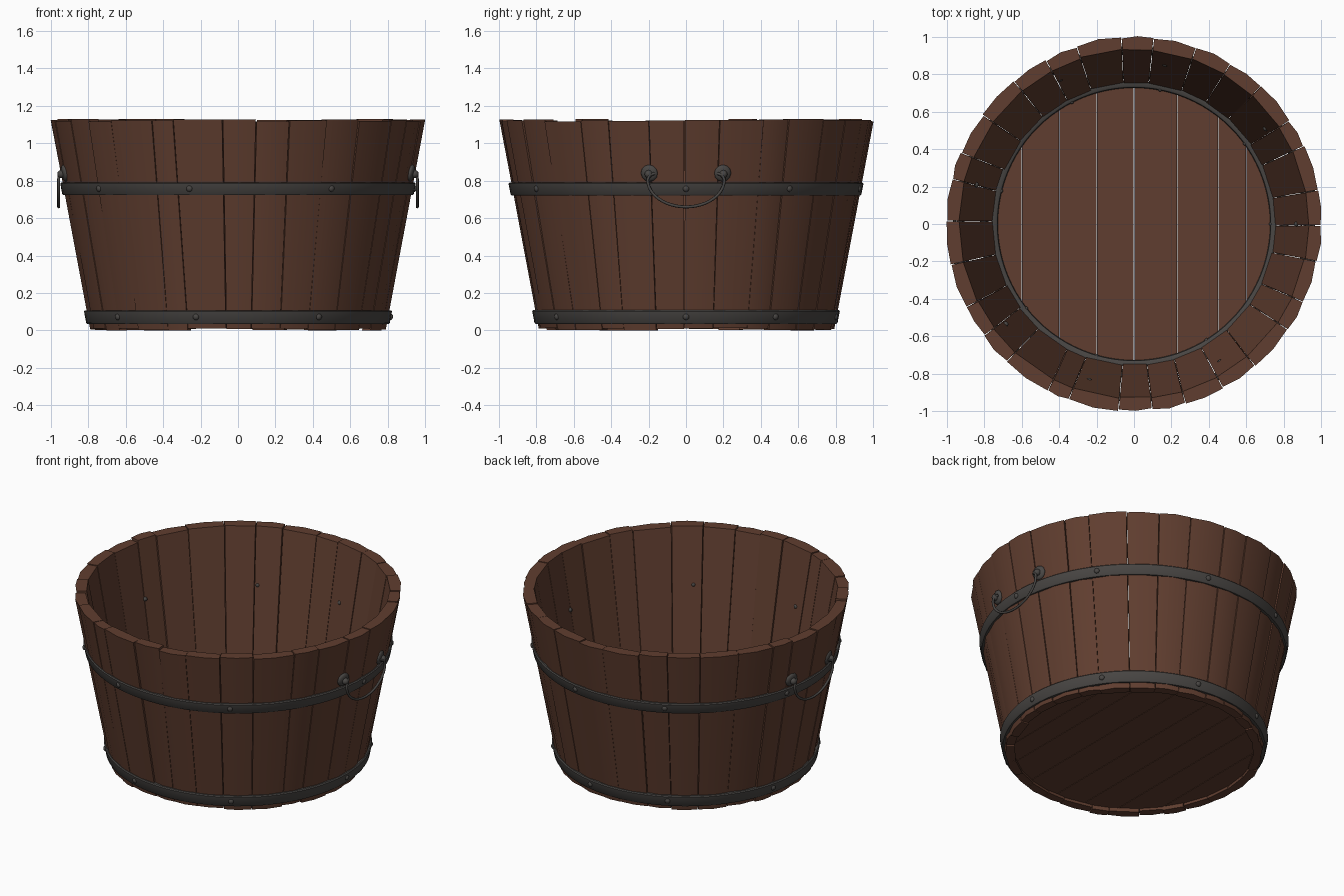
import bpy, bmesh, math, random
from mathutils import Vector, Matrix

random.seed(7)
if "Cube" in bpy.data.objects:
    bpy.data.objects.remove(bpy.data.objects["Cube"])

HEIGHT = 1.13
R_BOTTOM, R_TOP = 0.79, 1.0
SLOPE = math.atan2(R_TOP - R_BOTTOM, HEIGHT)
RIVET_ANGLES = [0, 36, 79, 117, 166, 218, 254, 302]


def material(name, color):
    m = bpy.data.materials.new(name)
    m.use_nodes = True
    m.diffuse_color = (*color, 1)
    bsdf = m.node_tree.nodes["Principled BSDF"]
    bsdf.inputs["Base Color"].default_value = (*color, 1)
    bsdf.inputs["Roughness"].default_value = 0.8
    return m


wood = material("brown wood", (0.118, 0.048, 0.029))
iron = material("dark iron", (0.066, 0.061, 0.057))


def outer_radius(z):
    return R_BOTTOM + (R_TOP - R_BOTTOM) * z / HEIGHT


def polar(r, angle, z):
    return Vector((r * math.cos(angle), r * math.sin(angle), z))


def finish(bm, name, mat, angle=40):
    bmesh.ops.recalc_face_normals(bm, faces=bm.faces)
    mesh = bpy.data.meshes.new(name)
    bm.to_mesh(mesh)
    bm.free()
    mesh.materials.append(mat)
    mesh.shade_smooth()
    mesh.set_sharp_from_angle(angle=math.radians(angle))
    obj = bpy.data.objects.new(name, mesh)
    bpy.context.scene.collection.objects.link(obj)
    return obj


def add_prism(bm, lower, upper):
    """Closed solid between two matching loops of points."""
    a = [bm.verts.new(p) for p in lower]
    b = [bm.verts.new(p) for p in upper]
    bm.faces.new(a[::-1])
    bm.faces.new(b)
    for i in range(len(a)):
        j = (i + 1) % len(a)
        bm.faces.new((a[i], a[j], b[j], b[i]))


def add_band(bm, profile, steps=96):
    """Closed (radius, height) profile turned about the vertical axis."""
    rings = [[bm.verts.new(polar(r, math.tau * i / steps, z)) for r, z in profile]
             for i in range(steps)]
    for i in range(steps):
        a, b = rings[i], rings[(i + 1) % steps]
        for k in range(len(profile)):
            n = (k + 1) % len(profile)
            bm.faces.new((a[k], b[k], b[n], a[n]))


def wall_frame(angle, z, r):
    """Frame on the sloping wall whose local z points outwards."""
    return (Matrix.Translation(polar(r, angle, z)) @ Matrix.Rotation(angle, 4, "Z")
            @ Matrix.Rotation(math.pi / 2 + SLOPE, 4, "Y"))


def add_dome(bm, frame, radius, depth):
    bmesh.ops.create_uvsphere(bm, u_segments=12, v_segments=8, radius=1,
                              matrix=frame @ Matrix.Diagonal((radius, radius, depth, 1)))


def add_tube(bm, points, radius, sides=8):
    """Round rod following the points, capped at both ends."""
    rings = []
    for i, p in enumerate(points):
        t = (points[min(i + 1, len(points) - 1)] - points[max(i - 1, 0)]).normalized()
        u = Vector((1, 0, 0))
        u = (u - t * u.dot(t)).normalized()
        v = t.cross(u)
        rings.append([bm.verts.new(p + radius * (u * math.cos(math.tau * k / sides)
                                                 + v * math.sin(math.tau * k / sides)))
                      for k in range(sides)])
    for a, b in zip(rings, rings[1:]):
        for k in range(sides):
            n = (k + 1) % sides
            bm.faces.new((a[k], a[n], b[n], b[k]))
    bm.faces.new(rings[0])
    bm.faces.new(rings[-1])


# Staves: slightly uneven tapered boards with softened edges
COUNT = 30
step = math.tau / COUNT
low_edges = [step * (i + random.uniform(-0.16, 0.16)) for i in range(COUNT)]
top_edges = [a + step * random.uniform(-0.07, 0.07) for a in low_edges]
bm = bmesh.new()
for i in range(COUNT):
    wrap = math.tau if i == COUNT - 1 else 0
    loops = []
    bottom = random.uniform(0.0, 0.012)
    top = HEIGHT - random.uniform(0, 0.014)
    shift = random.uniform(-0.008, 0.002)
    for edges, z, r, thick in ((low_edges, bottom, R_BOTTOM, 0.052),
                               (top_edges, top, R_TOP, 0.066)):
        a0 = edges[i] + 0.002
        a1 = edges[(i + 1) % COUNT] + wrap - 0.002
        mid = (a0 + a1) / 2
        r += shift
        j0, j1 = random.uniform(-0.007, 0.002), random.uniform(-0.007, 0.002)
        loops.append([polar(r - thick, a0, z), polar(r + j0, a0, z), polar(r + 0.004, mid, z),
                      polar(r + j1, a1, z), polar(r - thick, a1, z)])
    add_prism(bm, *loops)
sharp = [e for e in bm.edges if e.calc_face_angle(0) > math.radians(40)]
bmesh.ops.bevel(bm, geom=sharp, offset=0.009, segments=2, profile=0.5, affect="EDGES")
finish(bm, "staves", wood)

# Floor: planks cut to the round
bm = bmesh.new()
R_FLOOR = 0.752
seams = [-R_FLOOR, -0.6, -0.4, -0.2, 0.0, 0.23, 0.45, 0.6, R_FLOOR]
for x0, x1 in zip(seams, seams[1:]):
    x0, x1 = x0 + 0.0015, x1 - 0.0015
    xs = [x0 + (x1 - x0) * k / 8 for k in range(9)]
    half = [math.sqrt(R_FLOOR ** 2 - x * x) for x in xs]
    outline = [(x, -h) for x, h in zip(xs, half)] + [(x, h) for x, h in zip(xs[::-1], half[::-1])]
    add_prism(bm, [Vector((x, y, 0.03)) for x, y in outline],
              [Vector((x, y, 0.085)) for x, y in outline])
finish(bm, "floor_planks", wood)

# Iron hoops outside, following the slope of the wall
for name, z0, z1 in (("upper_hoop", 0.722, 0.79), ("lower_hoop", 0.035, 0.108)):
    bm = bmesh.new()
    a, b = outer_radius(z0), outer_radius(z1)
    e = 0.006
    add_band(bm, [(a - 0.02, z0), (a + 0.008, z0), (a + 0.014, z0 + e),
                  (b + 0.012, z1 - e), (b + 0.006, z1), (b - 0.02, z1)])
    finish(bm, name, iron)

# Thin ring holding the floor inside
bm = bmesh.new()
add_band(bm, [(0.726, 0.08), (0.73, 0.108), (0.738, 0.114), (0.762, 0.114), (0.762, 0.08)])
finish(bm, "floor_ring", iron)

# Rivets through the hoops and into the inside of the tub
bm = bmesh.new()
for deg in RIVET_ANGLES:
    angle = math.radians(deg)
    for z in (0.757, 0.072):
        add_dome(bm, wall_frame(angle, z, outer_radius(z) + 0.012), 0.017, 0.012)
    add_dome(bm, wall_frame(angle, 0.757, outer_radius(0.757) - 0.064), 0.014, 0.012)
    add_dome(bm, wall_frame(angle, 0.1, 0.73), 0.011, 0.009)
finish(bm, "rivets", iron, 60)

# Handle on each side: two round mounts with eyes and a hanging bail
for side, name in ((1, "left"), (-1, "right")):
    bm = bmesh.new()
    base = 0 if side == 1 else math.pi
    for s in (-1, 1):
        angle = base + s * math.asin(0.195 / 0.94)
        r = outer_radius(0.84)
        add_dome(bm, wall_frame(angle, 0.84, r), 0.046, 0.017)
        add_dome(bm, wall_frame(angle, 0.835, r + 0.018), 0.022, 0.022)
    finish(bm, name + "_handle_mounts", iron, 60)

    bm = bmesh.new()
    path = [Vector((side * 0.945, -0.17, 0.838)), Vector((side * 0.957, -0.195, 0.83))]
    for k in range(25):
        t = math.pi * k / 24
        path.append(Vector((side * 0.957, -0.205 * math.cos(t), 0.805 - 0.145 * math.sin(t))))
    path += [Vector((side * 0.957, 0.195, 0.83)), Vector((side * 0.945, 0.17, 0.838))]
    add_tube(bm, path, 0.008)
    finish(bm, name + "_handle_bail", iron, 60)
